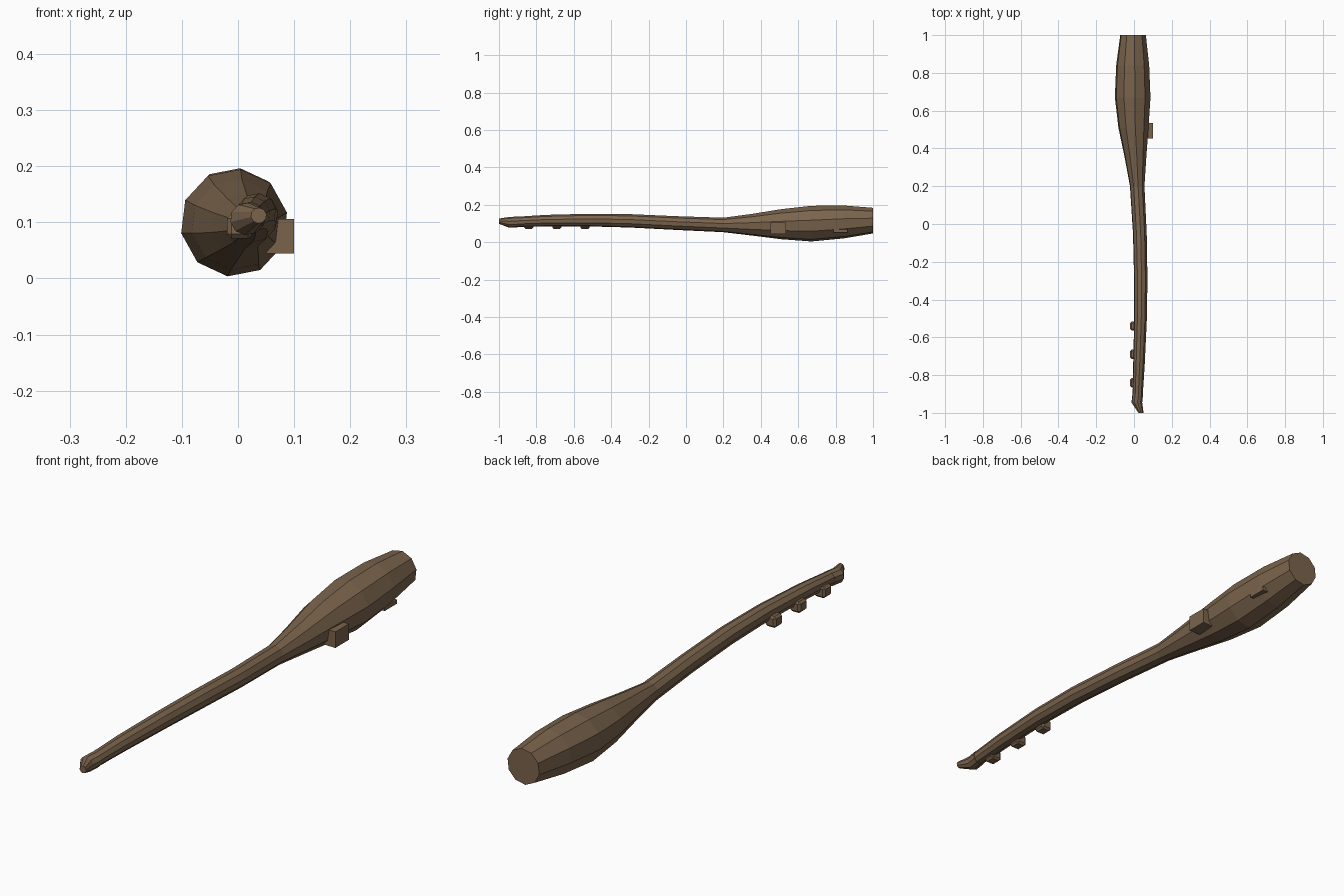
import bpy, bmesh, math
from mathutils import Matrix, Vector

if "Cube" in bpy.data.objects:
    bpy.data.objects.remove(bpy.data.objects["Cube"])

wood = bpy.data.materials.new("brown wood")
wood.diffuse_color = (0.195, 0.127, 0.073, 1)
wood.use_nodes = True
wood.node_tree.nodes["Principled BSDF"].inputs["Base Color"].default_value = wood.diffuse_color


def finish(name, bm):
    bmesh.ops.recalc_face_normals(bm, faces=bm.faces)
    me = bpy.data.meshes.new(name)
    bm.to_mesh(me)
    bm.free()
    me.materials.append(wood)
    ob = bpy.data.objects.new(name, me)
    bpy.context.collection.objects.link(ob)
    return ob


def loft(name, stations, sides=10, start=83):
    """Ring per station (y, x, z, radius), joined and capped."""
    bm = bmesh.new()
    rings = []
    for y, x, z, r in stations:
        ring = []
        for i in range(sides):
            a = math.radians(start + 360 * i / sides)
            ring.append(bm.verts.new((x + r * math.cos(a), y, z + r * math.sin(a))))
        rings.append(ring)
    for a, b in zip(rings, rings[1:]):
        for i in range(sides):
            j = (i + 1) % sides
            bm.faces.new((a[i], a[j], b[j], b[i]))
    bm.faces.new(rings[0])
    bm.faces.new(rings[-1])
    return finish(name, bm)


def block(name, centre, size, roll=0, bevel=0):
    """Box turned about the y axis, optionally chamfered."""
    bm = bmesh.new()
    bmesh.ops.create_cube(bm, size=1)
    bmesh.ops.scale(bm, vec=size, verts=bm.verts)
    if bevel:
        bmesh.ops.bevel(bm, geom=bm.edges[:], offset=bevel, segments=1, affect='EDGES')
    m = Matrix.Translation(Vector(centre)) @ Matrix.Rotation(math.radians(roll), 4, 'Y')
    bmesh.ops.transform(bm, matrix=m, verts=bm.verts)
    return finish(name, bm)


# Bent shaft swelling into the heavy head
loft("club_body", [
    (1.00, -0.005, 0.115, 0.069),
    (0.84, -0.007, 0.108, 0.089),
    (0.67, -0.007, 0.099, 0.096),
    (0.51, -0.003, 0.096, 0.081),
    (0.35, 0.008, 0.093, 0.058),
    (0.20, 0.017, 0.092, 0.039),
    (-0.05, 0.031, 0.102, 0.037),
    (-0.30, 0.036, 0.114, 0.036),
    (-0.52, 0.034, 0.118, 0.034),
    (-0.75, 0.026, 0.115, 0.031),
    (-0.92, 0.019, 0.108, 0.027),
])

# Flared grip end tapering to a small tip
loft("grip_tip", [
    (-0.90, 0.020, 0.108, 0.029),
    (-0.945, 0.015, 0.106, 0.029),
    (-1.00, 0.037, 0.112, 0.014),
])

# Finger ridges low on the left of the grip
for i, y in enumerate((-0.54, -0.69, -0.84)):
    block(f"grip_ridge_{i + 1}", (0.003, y, 0.093), (0.046, 0.05, 0.044), bevel=0.008)

# Knot standing out of the right of the head, and a mostly buried one
block("head_knot", (0.075, 0.493, 0.075), (0.05, 0.082, 0.062))
block("buried_knot", (0.058, 0.825, 0.060), (0.036, 0.075, 0.016))
